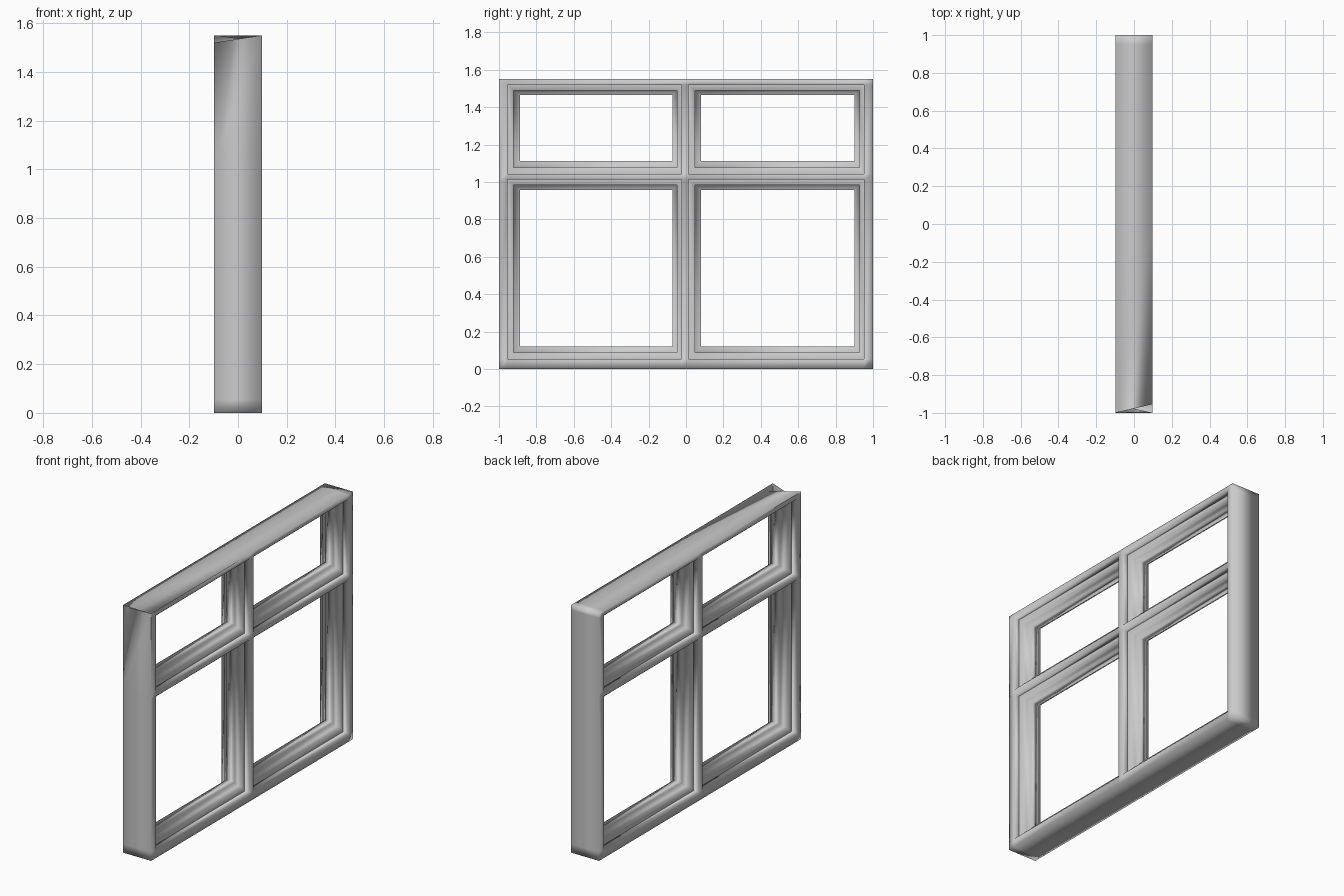
import bpy, bmesh

if "Cube" in bpy.data.objects:
    bpy.data.objects.remove(bpy.data.objects["Cube"])

D = 0.098                                        # half thickness
YS = [-1, -0.954, -0.023, 0.014, 0.951, 1]       # frame, mullion lines
ZS = [0, 0.054, 1.013, 1.044, 1.52, 1.55]        # frame, transom lines


class Builder:
    """Small mesh builder that shares vertices by position."""

    def __init__(self):
        self.bm, self.v = bmesh.new(), {}

    def vert(self, p):
        k = tuple(round(c, 5) for c in p)
        if k not in self.v:
            self.v[k] = self.bm.verts.new(k)
        return self.v[k]

    def face(self, *pts):
        self.bm.faces.new([self.vert(p) for p in pts])

    def finish(self, name):
        bmesh.ops.recalc_face_normals(self.bm, faces=self.bm.faces[:])
        me = bpy.data.meshes.new(name)
        self.bm.to_mesh(me)
        self.bm.free()
        me.shade_smooth()
        ob = bpy.data.objects.new(name, me)
        bpy.context.collection.objects.link(ob)
        return ob


def corners(r, x):
    y0, y1, z0, z1 = r
    return [(x, y0, z0), (x, y1, z0), (x, y1, z1), (x, y0, z1)]


def bridge(b, ra, xa, rb, xb):
    A, B = corners(ra, xa), corners(rb, xb)
    for i in range(4):
        j = (i + 1) % 4
        b.face(A[i], A[j], B[j], B[i])


panes = [(i, k) for i in (1, 3) for k in (1, 3)]
S1, S2 = 0.062, 0.03                             # half depths of the steps

# Main frame: both faces with four openings
f = Builder()
for x in (-D, D):
    for i in range(5):
        for k in range(5):
            if (i, k) not in panes:
                f.face(*corners((YS[i], YS[i + 1], ZS[k], ZS[k + 1]), x))
# Plain outer sides: bottom and +y end
for i in range(5):
    f.face((-D, YS[i], 0), (D, YS[i], 0), (D, YS[i + 1], 0), (-D, YS[i + 1], 0))
    a, c = ZS[i], ZS[i + 1]
    f.face((-D, 1, a), (D, 1, a), (D, 1, c), (-D, 1, c))
# Top and -y end, twisted in to the opening corner at the -y top edge
for i in range(2, 5):
    a, c = YS[i], YS[i + 1]
    f.face((-D, a, ZS[5]), (D, a, ZS[5]), (D, c, ZS[5]), (-D, c, ZS[5]))
for k in range(3):
    a, c = ZS[k], ZS[k + 1]
    f.face((-D, -1, a), (D, -1, a), (D, -1, c), (-D, -1, c))
near, far = (-D, YS[2], ZS[5]), (D, YS[2], ZS[5])
f.face((-D, -1, ZS[5]), (D, YS[1], ZS[4]), far)
f.face((-D, -1, ZS[5]), far, near)
near, far = (-D, -1, ZS[3]), (D, -1, ZS[3])
f.face((D, -1, ZS[5]), far, near)
f.face((D, -1, ZS[5]), near, (-D, YS[1], ZS[4]))
# Opening reveals
for i, k in panes:
    r = (YS[i], YS[i + 1], ZS[k], ZS[k + 1])
    for s in (-1, 1):
        bridge(f, r, s * D, r, s * S1)
f.finish("window_frame")

# Stepped sashes inside each opening
for n, (i, k) in enumerate(panes):
    r0 = (YS[i], YS[i + 1], ZS[k], ZS[k + 1])
    r1 = (r0[0] + .033, r0[1] - .024, r0[2] + .034, r0[3] - .03)
    r2 = (r0[0] + .066, r0[1] - .049, r0[2] + .067, r0[3] - .055)
    b = Builder()
    for s in (-1, 1):
        bridge(b, r0, s * S1, r1, s * S1)
        bridge(b, r1, s * S1, r1, s * S2)
        bridge(b, r1, s * S2, r2, s * S2)
    bridge(b, r2, S2, r2, -S2)
    b.finish(f"sash_{n + 1}")
